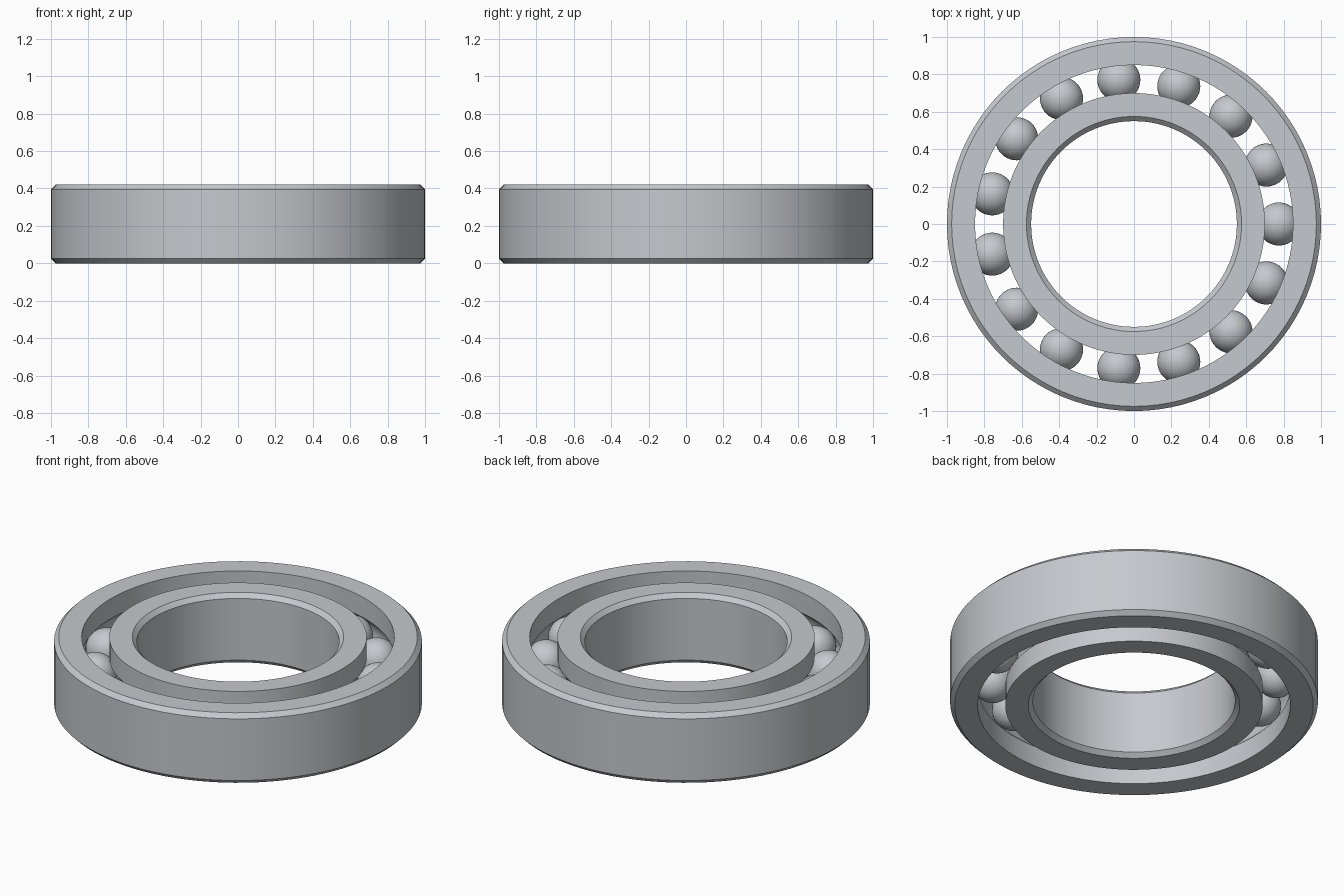
import bpy
import bmesh
from math import sin, cos, pi, radians, sqrt, asin
from mathutils import Matrix

cube = bpy.data.objects.get("Cube")
if cube:
    bpy.data.objects.remove(cube, do_unlink=True)

HEIGHT = 0.42
MID = HEIGHT / 2
CHAMFER = 0.025
PITCH = 0.775        # radius of the circle of ball centres
BALL = 0.115
GAP = 0.075          # half the radial gap between the two rings
BALLS = 15
SEGMENTS = 96

steel = bpy.data.materials.new("brushed steel")
steel.use_nodes = True
colour = (0.56, 0.58, 0.61, 1)
steel.diffuse_color = colour
steel.node_tree.nodes["Principled BSDF"].inputs["Base Color"].default_value = colour


def finish(name, bm):
    bmesh.ops.recalc_face_normals(bm, faces=bm.faces)
    mesh = bpy.data.meshes.new(name)
    bm.to_mesh(mesh)
    bm.free()
    mesh.materials.append(steel)
    obj = bpy.data.objects.new(name, mesh)
    bpy.context.collection.objects.link(obj)
    return obj


def ring(name, plain_radius, side):
    """Lathe a race: side is 1 for the outer ring, -1 for the inner one."""
    lip = PITCH + side * GAP
    eased = plain_radius - side * CHAMFER
    profile = [(lip, 0), (eased, 0), (plain_radius, CHAMFER),
               (plain_radius, HEIGHT - CHAMFER), (eased, HEIGHT), (lip, HEIGHT)]
    # Ball groove, as an arc from the upper lip to the lower lip
    groove = BALL + 0.001
    half = asin(sqrt(groove ** 2 - GAP ** 2) / groove)
    steps = 12
    for i in range(steps + 1):
        a = half * (1 - 2 * i / steps)
        profile.append((PITCH + side * groove * cos(a), MID + groove * sin(a)))
    bm = bmesh.new()
    loops = []
    for s in range(SEGMENTS):
        t = 2 * pi * s / SEGMENTS
        loops.append([bm.verts.new((r * cos(t), r * sin(t), z)) for r, z in profile])
    n = len(profile)
    for s in range(SEGMENTS):
        a, b = loops[s], loops[(s + 1) % SEGMENTS]
        for i in range(n):
            j = (i + 1) % n
            bm.faces.new((a[i], b[i], b[j], a[j]))
    return finish(name, bm)


parts = [ring("outer_ring", 1.0, 1), ring("inner_ring", 0.55, -1)]

# Evenly spaced balls between the races
for k in range(BALLS):
    t = 2 * pi * k / BALLS
    bm = bmesh.new()
    bmesh.ops.create_uvsphere(bm, u_segments=40, v_segments=24, radius=BALL)
    ball = finish(f"ball_{k + 1}", bm)
    ball.matrix_world = Matrix.Translation((PITCH * cos(t), PITCH * sin(t), MID))
    parts.append(ball)

# Smooth curved surfaces, keep the chamfer edges crisp
bpy.ops.object.select_all(action="DESELECT")
for obj in parts:
    obj.select_set(True)
bpy.context.view_layer.objects.active = parts[0]
bpy.ops.object.shade_smooth_by_angle(angle=radians(30))
